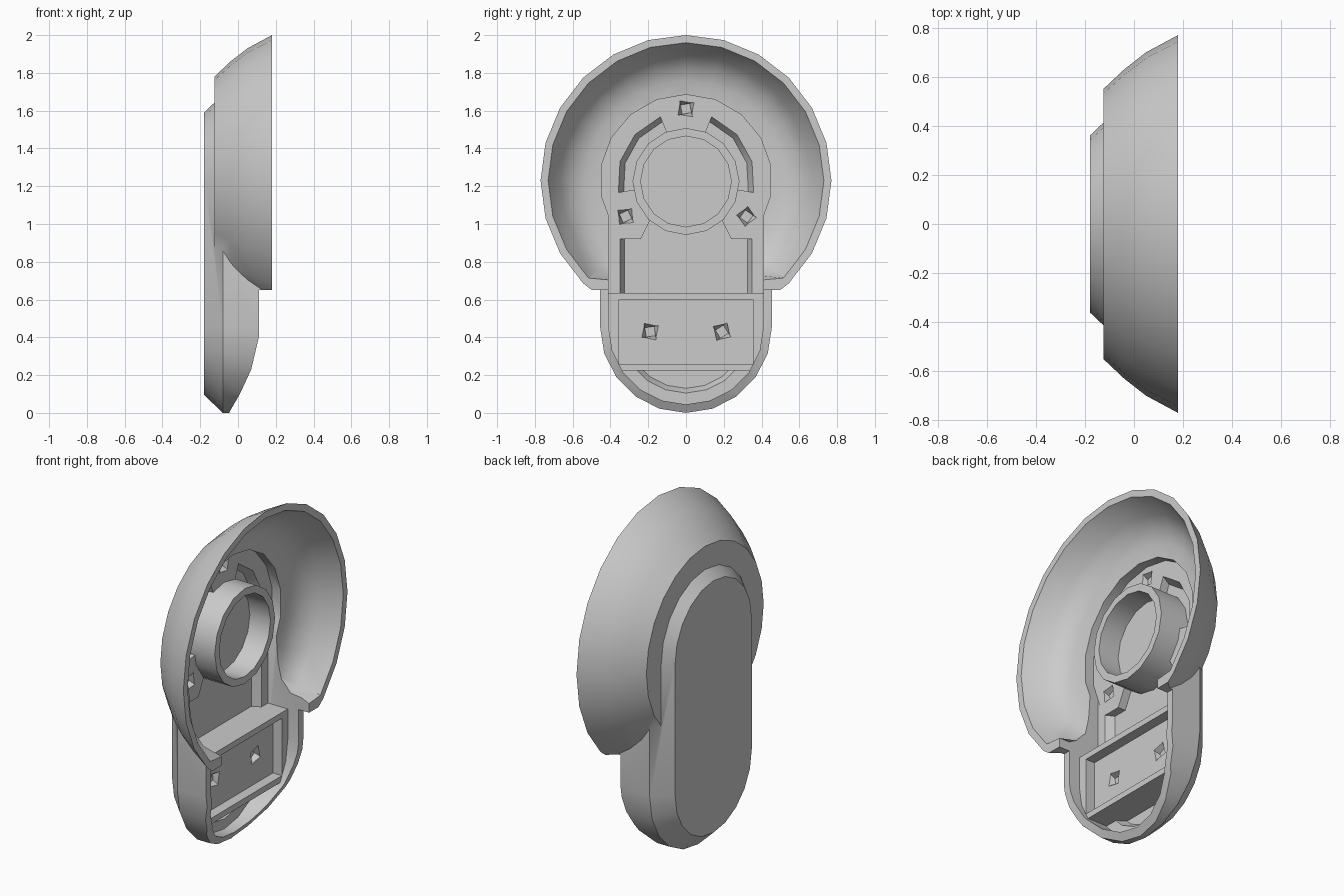
import bpy, bmesh
from math import sin, cos, radians

cube = bpy.data.objects.get("Cube")
if cube:
    bpy.data.objects.remove(cube, do_unlink=True)

grey = bpy.data.materials.new("plain grey")
grey.use_nodes = True
COLOUR = (0.6, 0.6, 0.6, 1)
grey.diffuse_color = COLOUR
grey.node_tree.nodes["Principled BSDF"].inputs["Base Color"].default_value = COLOUR

HUB = 1.23      # height of the dish centre
FOOT = 0.455    # height of the lower rounding centre
FLOOR = -0.09   # main recess floor
DEEP = -0.14    # deepest recess floor


def arc(r, cz, start, end, n, cy=0):
    """Points (y, z) along an arc, angles in degrees."""
    angles = [radians(start + (end - start) * i / n) for i in range(n + 1)]
    return [(cy + r * cos(a), cz + r * sin(a)) for a in angles]


def circle(r, cz=HUB, n=24, cy=0, turn=90):
    return arc(r, cz, turn, turn + 360, n, cy)[:-1]


def flat_circle(r):
    """Dish outline with a flattened bottom."""
    return [(y, max(z, 0.7)) for y, z in circle(r)]


def pill(r):
    return arc(r, HUB, 0, 180, 10) + arc(r, FOOT, 180, 360, 10)


def loft(name, sections, swap=False):
    """Skin a solid through (x, outline) sections; swap sweeps along y instead."""
    bm = bmesh.new()
    loops = [[bm.verts.new((p, x, q) if swap else (x, p, q)) for p, q in pts]
             for x, pts in sections]
    for a, b in zip(loops, loops[1:]):
        for i in range(len(a)):
            j = (i + 1) % len(a)
            bm.faces.new((a[i], a[j], b[j], b[i]))
    bm.faces.new(loops[0][::-1])
    bm.faces.new(loops[-1])
    bmesh.ops.recalc_face_normals(bm, faces=bm.faces)
    mesh = bpy.data.meshes.new(name)
    bm.to_mesh(mesh)
    bm.free()
    mesh.materials.append(grey)
    obj = bpy.data.objects.new(name, mesh)
    bpy.context.collection.objects.link(obj)
    return obj


def prism(name, outline, x0, x1, swap=False):
    return loft(name, [(x0, outline), (x1, outline)], swap)


def combine(obj, adds, cuts):
    """Join and carve solids, then remove the helpers."""
    for tool, mode in [(t, 'UNION') for t in adds] + [(t, 'DIFFERENCE') for t in cuts]:
        tool.hide_render = True
        mod = obj.modifiers.new(tool.name, 'BOOLEAN')
        mod.operation, mod.solver, mod.object = mode, 'EXACT', tool
    deps = bpy.context.evaluated_depsgraph_get()
    mesh = bpy.data.meshes.new_from_object(obj.evaluated_get(deps))
    obj.modifiers.clear()
    obj.data = mesh
    for tool in adds + cuts:
        bpy.data.objects.remove(tool, do_unlink=True)


def screw_hole(y, z, x, turn):
    return loft("hole_cutter", [(x + 0.01, circle(0.062, z, 4, y, turn)),
                                (x - 0.03, circle(0.035, z, 4, y, turn + 20))])


def chamber(r):
    """Round-bottomed outline with a shouldered top."""
    top = [(r, 0.92), (0.24, 0.92), (0.19, 1.02)]
    return arc(r, FOOT, 180, 360, 10) + top + [(-y, z) for y, z in top[::-1]]


# Shell: flared dish joined to a bevelled pill-shaped housing
shell = loft("shell", [(-0.18, pill(0.36)), (-0.08, pill(FOOT)), (0.165, pill(FOOT))])
dish = loft("dish", [(-0.125, circle(0.55)), (-0.04, circle(0.63)),
                     (0.05, circle(0.7)), (0.18, circle(0.77))])
dish_hollow = loft("dish_hollow", [(-0.035, flat_circle(0.45)), (-0.025, flat_circle(0.53)),
                                   (0, flat_circle(0.6)), (0.06, flat_circle(0.665)),
                                   (0.18, flat_circle(0.73)), (0.3, flat_circle(0.8))])

# Curved trim of the lower rim, swept across the width
trim = prism("trim", [(0.11, 0.65), (0.11, 0.4), (0.07, 0.23), (0.01, 0.1),
                      (-0.045, 0.005), (-0.045, -0.1), (0.4, -0.1), (0.4, 0.65)],
             -0.9, 0.9, swap=True)

# Recesses in the housing floor
well = prism("well", pill(0.41), FLOOR, 0.4)
round_well = prism("round_well", circle(0.455, n=18), FLOOR - 0.001, 0.1)
deep_well = loft("deep_well", [(DEEP, chamber(0.325)), (FLOOR + 0.01, chamber(0.355))])
grooves = []
for start, end in ((-10, 68), (112, 190)):
    sections = [(x, arc(r, HUB, start, end, 3) + arc(0.26, HUB, end, start, 3))
                for x, r in ((DEEP, 0.335), (FLOOR + 0.01, 0.37))]
    grooves.append(loft("groove", sections))
holes = [screw_hole(y, z, FLOOR, t) for y, z, t in
         ((0, 1.61, 35), (-0.32, 1.04, 50), (0.32, 1.04, 80))]
combine(shell, [dish], [dish_hollow, trim, well, round_well, deep_well] + grooves + holes)

# Raised ring in the middle of the dish
ring = prism("centre_ring", circle(0.283, 1.225, 16), DEEP - 0.01, 0.045)
combine(ring, [], [prism("bore", circle(0.24, 1.225, 16), FLOOR, 0.2)])

# Bridge across the lower housing with a pocket and two holes
span = [(-0.355, 0.225), (0.355, 0.225), (0.42, 0.42), (0.42, 0.635),
        (-0.42, 0.635), (-0.42, 0.42)]
bridge = loft("bridge", [(DEEP - 0.005, [(y * 0.84, z) for y, z in span]),
                         (FLOOR, span), (0.04, span)])
pocket = prism("pocket", [(-0.355, 0.26), (0.355, 0.26), (0.355, 0.6), (-0.355, 0.6)],
               -0.02, 0.2)
combine(bridge, [], [pocket] + [screw_hole(s * 0.19, 0.43, -0.02, 45 + s * 12)
                                for s in (-1, 1)])

# Smooth curved surfaces, keep creases sharp
for obj in (shell, ring, bridge):
    bpy.ops.object.select_all(action='DESELECT')
    obj.select_set(True)
    bpy.context.view_layer.objects.active = obj
    bpy.ops.object.shade_smooth_by_angle(angle=radians(30))
